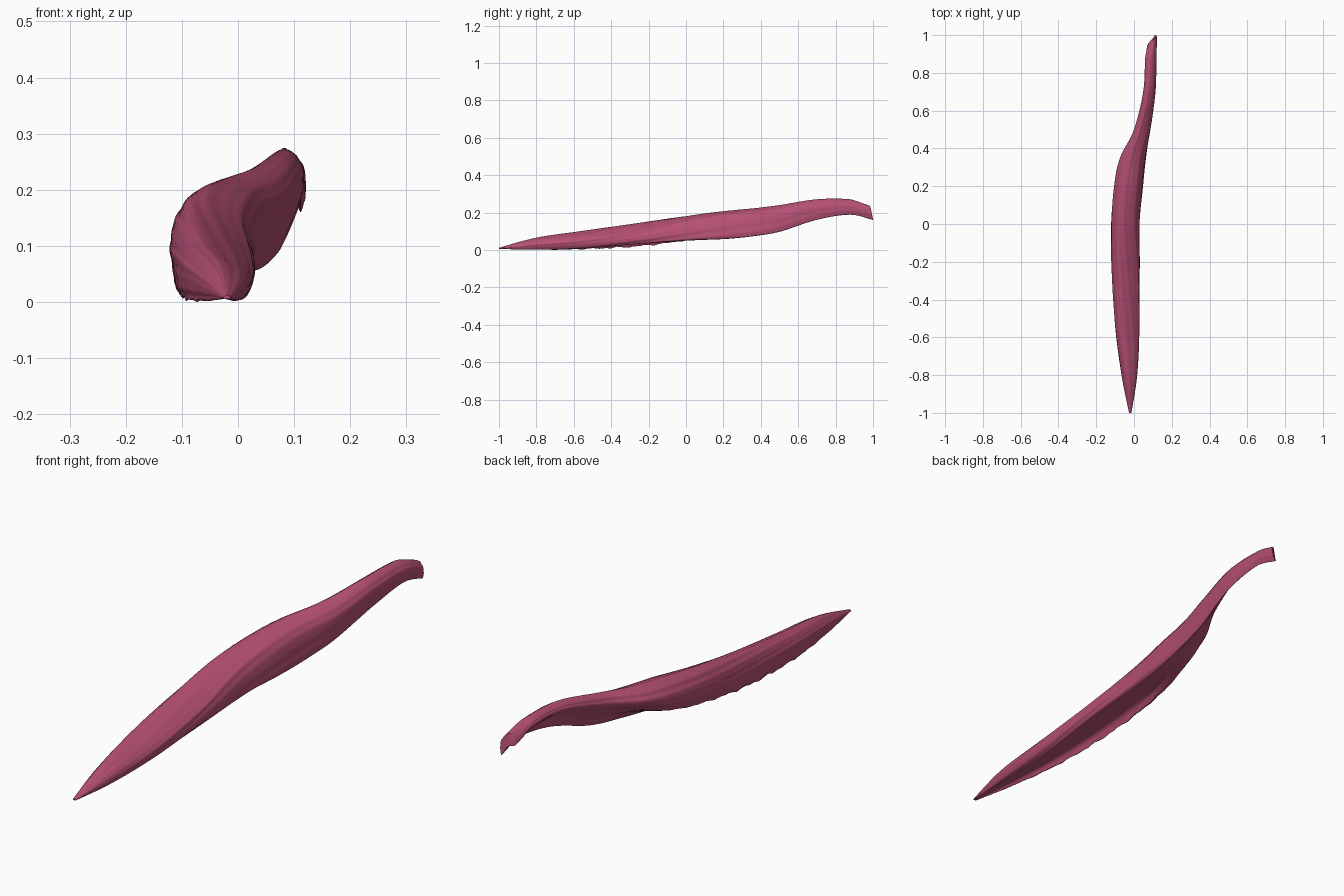
import bpy, bmesh, math
from mathutils import Vector

if "Cube" in bpy.data.objects:
    bpy.data.objects.remove(bpy.data.objects["Cube"])

# Stations along the strip: y, then (x, z) of six section points:
# flap edge, left side, top ridge, right side, lower right lip, underside groove
STATIONS = [
    (-1.00, -.025, .013, -.026, .016, -.020, .019, -.014, .016, -.015, .013, -.020, .013),
    (-0.80, -.060, .010, -.064, .047, -.033, .073, .014, .046, .002, .010, -.042, .018),
    (-0.55, -.093, .014, -.096, .076, -.056, .109, .023, .066, .008, .016, -.068, .032),
    (-0.25, -.107, .030, -.115, .104, -.073, .152, .018, .104, .018, .042, -.078, .054),
    (0.00, -.104, .060, -.119, .130, -.079, .188, .010, .152, .023, .060, -.068, .077),
    (0.20, -.075, .093, -.105, .157, -.058, .212, .027, .182, .043, .070, -.020, .086),
    (0.35, -.030, .142, -.074, .182, -.025, .227, .047, .195, .060, .083, .018, .112),
    (0.50, .025, .173, .000, .210, .030, .246, .083, .203, .079, .107, .050, .143),
    (0.70, .066, .232, .049, .254, .078, .277, .112, .240, .106, .170, .086, .209),
    (0.88, .070, .235, .060, .258, .088, .277, .118, .245, .112, .197, .092, .226),
    (1.00, .079, .200, .071, .226, .098, .248, .121, .215, .112, .168, .099, .197),
]
RINGS_PER_SPAN = 10
POINTS_PER_SPAN = 14


def spline(a, b, c, d, t):
    """Catmull-Rom blend between b and c."""
    return 0.5 * (2 * b + (c - a) * t + (2 * a - 5 * b + 4 * c - d) * t * t
                  + (3 * b - a - 3 * c + d) * t ** 3)


def station_at(i, t):
    last = len(STATIONS) - 1
    rows = [STATIONS[min(max(i + k, 0), last)] for k in (-1, 0, 1, 2)]
    return [spline(*vals, t) for vals in zip(*rows)]


def section(row):
    """Closed smooth outline with fine lengthwise fibre ridges."""
    y = row[0]
    pts = [Vector((row[1 + 2 * k], y, row[2 + 2 * k])) for k in range(6)]
    centre = sum(pts, Vector()) / 6
    out = []
    for k in range(6):
        for j in range(POINTS_PER_SPAN):
            p = spline(*(pts[(k + m) % 6] for m in (-1, 0, 1, 2)), j / POINTS_PER_SPAN)
            u = (k + j / POINTS_PER_SPAN) / 6 * math.tau
            ridge = 0.014 * math.sin(11 * u + 6 * y) + 0.012 * math.sin(19 * u + 9 * y)
            p = p + (p - centre) * ridge
            # ragged flap edge, fading away from the first section point
            flap = max(0, math.cos(u)) ** 6 * max(0, 0.6 - abs(y + 0.3))
            p.z += 0.006 * flap * (math.sin(47 * y) + math.sin(83 * y))
            # slant the far end back on its left and top sides
            end = max(0, (y - 0.88) / 0.12)
            p.y -= end * (max(0, 0.11 - p.x) * 1.1 + max(0, p.z - 0.17) * 0.2)
            p.z = max(p.z, 0.002)
            out.append(p)
    return out


# Lofted muscle strip
bm = bmesh.new()
rows = [station_at(i, s / RINGS_PER_SPAN)
        for i in range(len(STATIONS) - 1) for s in range(RINGS_PER_SPAN)]
rows.append(list(STATIONS[-1]))
rings = [[bm.verts.new(p) for p in section(r)] for r in rows]
n = len(rings[0])
for a, b in zip(rings, rings[1:]):
    for k in range(n):
        bm.faces.new((a[k], a[(k + 1) % n], b[(k + 1) % n], b[k]))
# End caps
bm.faces.new(rings[0])
bm.faces.new(rings[-1])
bmesh.ops.recalc_face_normals(bm, faces=bm.faces)

mesh = bpy.data.meshes.new("muscle_strip")
bm.to_mesh(mesh)
bm.free()
muscle = bpy.data.objects.new("muscle_strip", mesh)
bpy.context.collection.objects.link(muscle)

# Rest on the ground plane
low = min(v.co.z for v in mesh.vertices)
for v in mesh.vertices:
    v.co.z -= low

mat = bpy.data.materials.new("muscle_pink")
mat.diffuse_color = (0.47, 0.08, 0.175, 1)
mat.use_nodes = True
mat.node_tree.nodes["Principled BSDF"].inputs["Base Color"].default_value = mat.diffuse_color
mesh.materials.append(mat)

bpy.context.view_layer.objects.active = muscle
muscle.select_set(True)
bpy.ops.object.shade_smooth_by_angle(angle=math.radians(50))
